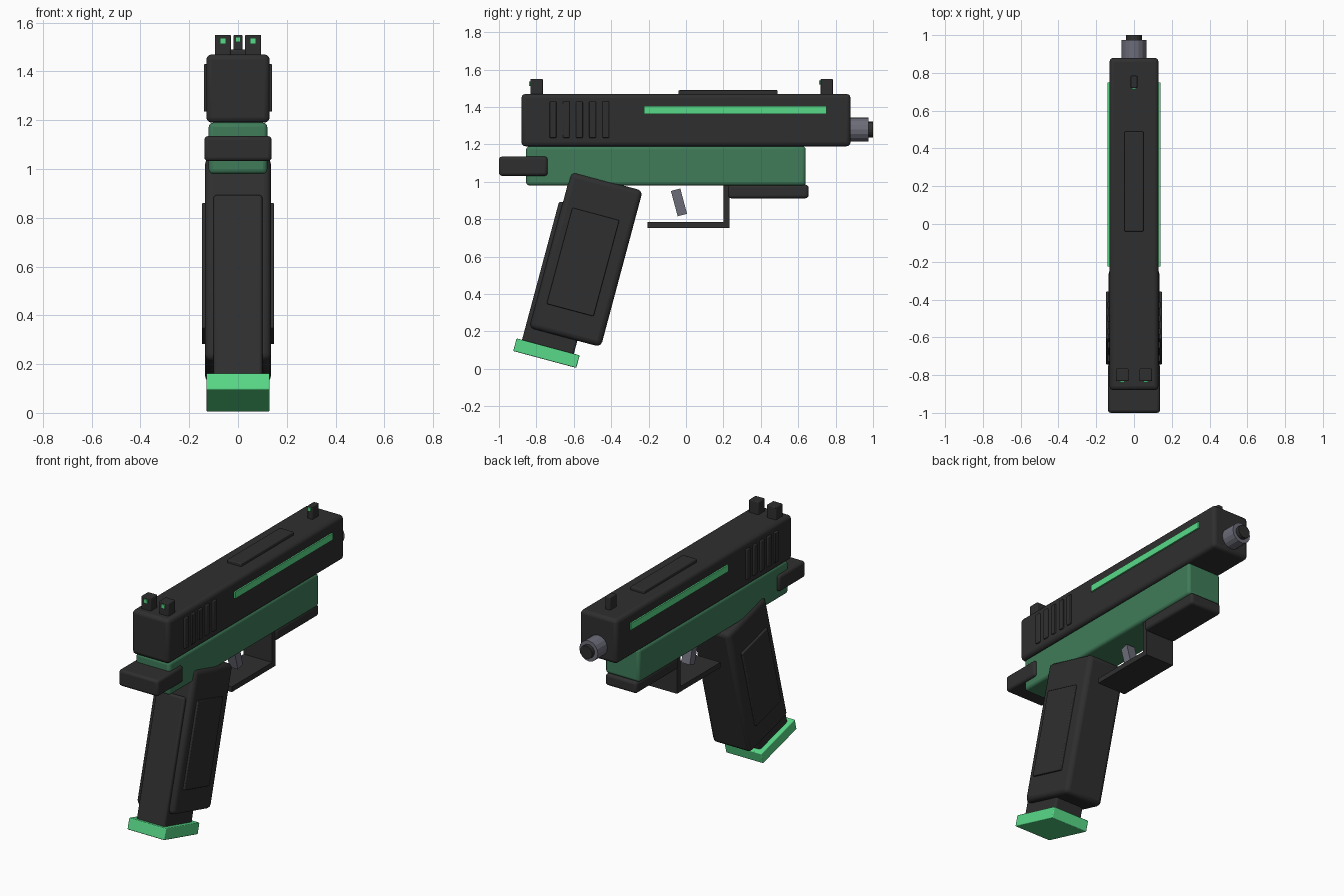
import bpy
from math import radians, sin, cos

cube = bpy.data.objects.get("Cube")
if cube:
    bpy.data.objects.remove(cube, do_unlink=True)


def material(name, r, g, b):
    m = bpy.data.materials.new(name)
    m.use_nodes = True
    m.diffuse_color = (r, g, b, 1)
    m.node_tree.nodes["Principled BSDF"].inputs["Base Color"].default_value = (r, g, b, 1)
    return m


BLACK = material("matte black", 0.028, 0.028, 0.028)
GREEN = material("deep green", 0.05, 0.2, 0.1)
BRIGHT = material("bright green", 0.1, 0.7, 0.25)
STEEL = material("steel grey", 0.15, 0.15, 0.19)

TILT = radians(15)


def finish(name, mat, bevel):
    ob = bpy.context.object
    ob.name = name
    ob.data.materials.append(mat)
    if bevel:
        mod = ob.modifiers.new("rounded edges", 'BEVEL')
        mod.width = bevel
        mod.segments = 3
        bpy.ops.object.shade_smooth_by_angle(angle=radians(30))
    return ob


def box(name, mat, x, y, z, bevel=0.0, tilt=False):
    """Box from (low, high) ranges; tilted boxes use the grip's own axes."""
    cx, cy, cz = (sum(r) / 2 for r in (x, y, z))
    if tilt:
        cy, cz = cy * cos(TILT) + cz * sin(TILT), cz * cos(TILT) - cy * sin(TILT)
    bpy.ops.mesh.primitive_cube_add(size=1, location=(cx, cy, cz))
    ob = bpy.context.object
    ob.scale = [r[1] - r[0] for r in (x, y, z)]
    bpy.ops.object.transform_apply(location=False, rotation=False, scale=True)
    if tilt:
        ob.rotation_euler.x = -TILT
    return finish(name, mat, bevel)


def centred(name, mat, half, y, z, bevel=0.0, tilt=False):
    return box(name, mat, (-half, half), y, z, bevel, tilt)


def pair(name, mat, x, y, z, bevel=0.0, tilt=False):
    box("left_" + name, mat, x, y, z, bevel, tilt)
    box("right_" + name, mat, (-x[1], -x[0]), y, z, bevel, tilt)


def barrel(name, mat, radius, y0, y1, bevel):
    bpy.ops.mesh.primitive_cylinder_add(vertices=16, radius=radius, depth=y1 - y0,
                                        location=(0, (y0 + y1) / 2, 1.28),
                                        rotation=(radians(90), 0, 0))
    finish(name, mat, bevel)


# Upper slide with its top plate, side stripes and serrations
centred("slide", BLACK, 0.13, (-0.88, 0.88), (1.19, 1.47), 0.022)
centred("top_plate", BLACK, 0.05, (-0.04, 0.49), (1.46, 1.49), 0.006)
pair("stripe", BRIGHT, (0.131, 0.14), (-0.225, 0.75), (1.363, 1.405))
for i in range(5):
    y = -0.711 + i * 0.0705
    pair(f"serration_{i + 1}", BLACK, (0.12, 0.14), (y - 0.018, y + 0.018), (1.235, 1.43), 0.005)

# Barrel
barrel("barrel", STEEL, 0.065, 0.8, 0.975, 0)
barrel("barrel_tip", BLACK, 0.042, 0.9, 1.0, 0)

# Sights with coloured dots
pair("rear_sight", BLACK, (0.029, 0.095), (-0.832, -0.765), (1.46, 1.55), 0.005)
pair("rear_sight_dot", BRIGHT, (0.05, 0.074), (-0.84, -0.831), (1.513, 1.537))
centred("front_sight", BLACK, 0.018, (0.72, 0.785), (1.46, 1.55), 0.005)
centred("front_sight_dot", BRIGHT, 0.01, (0.712, 0.721), (1.52, 1.542))

# Frame, rear tail and front rail
centred("frame", GREEN, 0.12, (-0.855, 0.64), (0.98, 1.19), 0.018)
centred("rear_tail", BLACK, 0.138, (-1.0, -0.74), (1.032, 1.135), 0.016)
centred("front_rail", BLACK, 0.11, (0.225, 0.655), (0.912, 0.985), 0.016)

# Trigger and guard
centred("guard_bottom", BLACK, 0.1, (-0.205, 0.233), (0.752, 0.785))
centred("guard_front", BLACK, 0.1, (0.2, 0.233), (0.78, 0.985))
trigger = centred("trigger", STEEL, 0.03, (-0.0635, -0.0115), (0.82, 0.96))
trigger.rotation_euler.x = TILT

# Tilted grip, side panels, magazine and base plate
centred("grip", BLACK, 0.135, (-0.866, -0.47), (-0.005, 0.86), 0.028, True)
pair("grip_panel", BLACK, (0.12, 0.148), (-0.81, -0.55), (0.143, 0.675), 0.005, True)
centred("magazine", BLACK, 0.1, (-0.887, -0.6), (-0.09, 0.69), 0.012, True)
centred("base_plate", BRIGHT, 0.13, (-0.917, -0.568), (-0.147, -0.077), 0.005, True)
